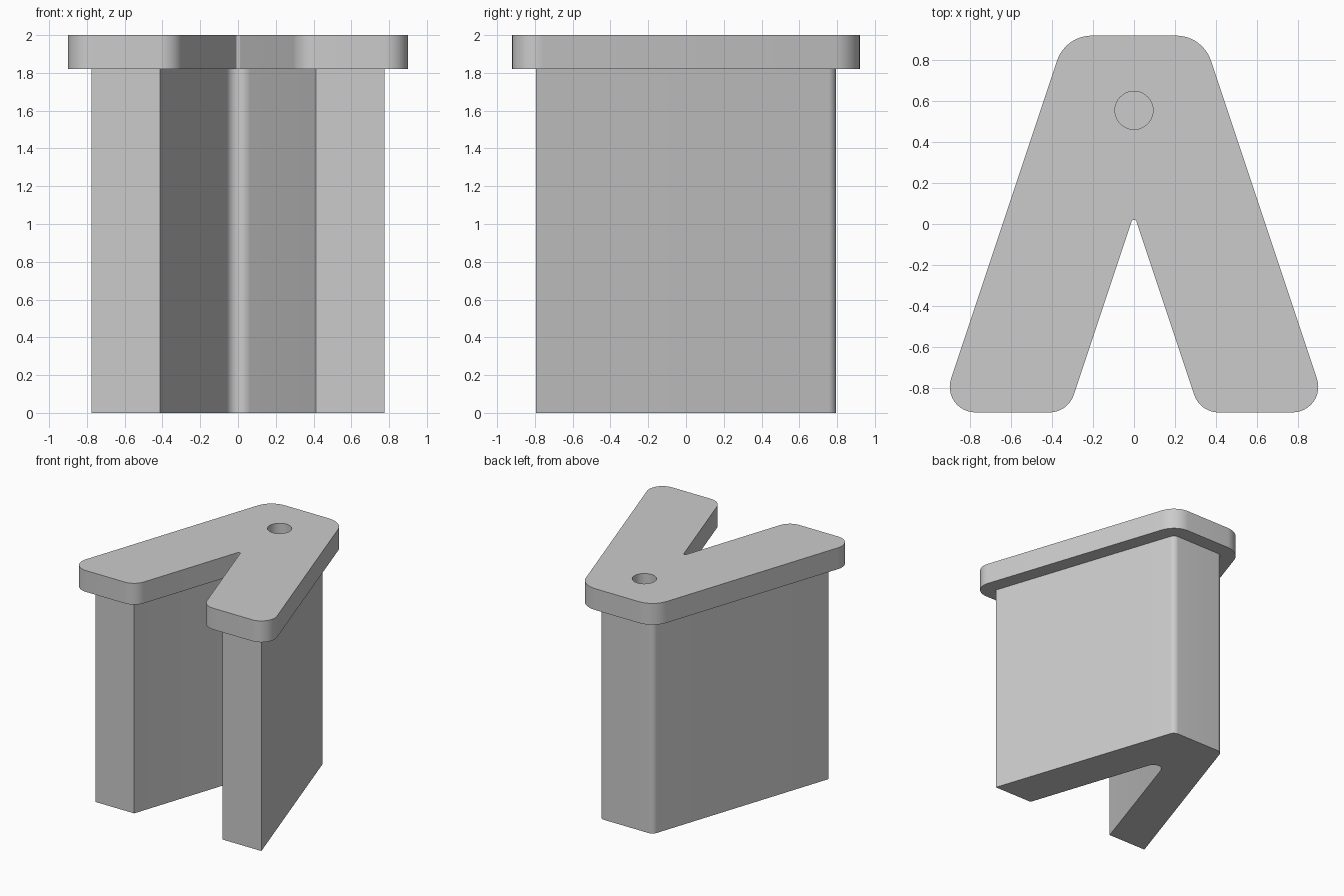
import bpy
import bmesh
from math import pi, cos, sin, tan, radians
from mathutils import Vector

cube = bpy.data.objects.get("Cube")
if cube:
    bpy.data.objects.remove(cube, do_unlink=True)

grey = bpy.data.materials.new("plain grey")
grey.use_nodes = True
grey.diffuse_color = (0.6, 0.6, 0.6, 1)
grey.node_tree.nodes["Principled BSDF"].inputs["Base Color"].default_value = (0.6, 0.6, 0.6, 1)

SLOPE = 3.0        # legs lean one across for three up
RIM = 0.125        # overhang of the cap
CAP_BASE = 1.82


def rounded(corners, steps=12):
    """Outline from (x, y, radius) corners, each replaced by a tangent arc."""
    points = []
    for i, (x, y, r) in enumerate(corners):
        p = Vector((x, y))
        if r == 0:
            points.append(p)
            continue
        a = (Vector(corners[i - 1][:2]) - p).normalized()
        b = (Vector(corners[(i + 1) % len(corners)][:2]) - p).normalized()
        half = a.angle(b) / 2
        centre = p + (a + b).normalized() * r / sin(half)
        start = p + a * r / tan(half) - centre
        end = p + b * r / tan(half) - centre
        for k in range(steps + 1):
            t = k / steps
            sweep = pi - 2 * half
            points.append(centre + (start * sin((1 - t) * sweep) + end * sin(t * sweep)) / sin(sweep))
    return points


def forked_outline(grow, back_r, outer_r, inner_r, notch_r):
    """Mirrored two-legged outline, pushed outward by grow."""
    y = 0.795 + grow
    side = grow * (1 + SLOPE ** 2) ** 0.5 / SLOPE
    outer = 0.775 + side
    inner = 0.413 - side
    right = [
        (outer - (2 * 0.795 + grow) / SLOPE, y, back_r),
        (outer + grow / SLOPE, -y, outer_r),
        (inner + grow / SLOPE, -y, inner_r),
    ]
    notch = (0, -0.795 + SLOPE * inner, notch_r)
    left = [(-px, py, r) for px, py, r in reversed(right)]
    return rounded(right + [notch] + left)


def prism(name, loops, bottom, top):
    """Fill nested outlines and extrude them upward."""
    bm = bmesh.new()
    edges = []
    for loop in loops:
        verts = [bm.verts.new((p.x, p.y, bottom)) for p in loop]
        edges += [bm.edges.new((verts[i - 1], verts[i])) for i in range(len(verts))]
    bmesh.ops.triangle_fill(bm, edges=edges, use_beauty=True)
    result = bmesh.ops.extrude_face_region(bm, geom=bm.faces[:], use_keep_orig=True)
    moved = [g for g in result["geom"] if isinstance(g, bmesh.types.BMVert)]
    bmesh.ops.translate(bm, verts=moved, vec=(0, 0, top - bottom))
    bmesh.ops.recalc_face_normals(bm, faces=bm.faces[:])
    mesh = bpy.data.meshes.new(name)
    bm.to_mesh(mesh)
    bm.free()
    mesh.materials.append(grey)
    obj = bpy.data.objects.new(name, mesh)
    bpy.context.collection.objects.link(obj)
    bpy.ops.object.select_all(action='DESELECT')
    obj.select_set(True)
    bpy.context.view_layer.objects.active = obj
    bpy.ops.object.shade_smooth_by_angle(angle=radians(30))
    return obj


# Tall forked body with crisp feet corners and softened back corners
prism("forked_body", [forked_outline(0, 0.055, 0, 0, 0.065)], 0, CAP_BASE)

# Overhanging cap with a round blind hole; the body closes the hole floor
hole = [Vector((0.093 * cos(2 * pi * k / 48), 0.555 + 0.093 * sin(2 * pi * k / 48)))
        for k in range(48)]
prism("overhanging_cap", [forked_outline(RIM, 0.18, RIM, RIM, 0.013), hole], CAP_BASE, 2.0)
